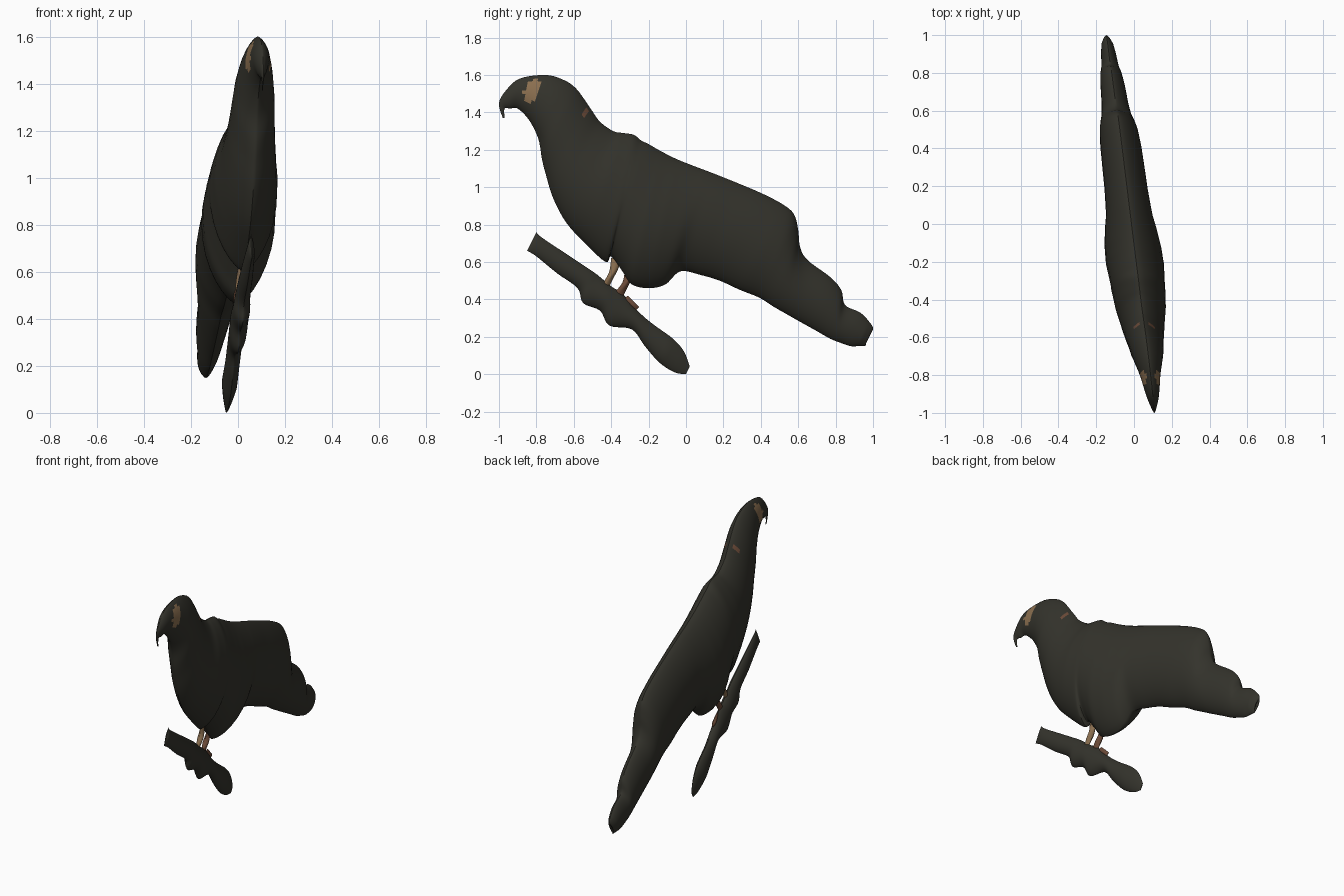
import bpy, bmesh, math
from mathutils import Vector

cube = bpy.data.objects.get("Cube")
if cube:
    bpy.data.objects.remove(cube, do_unlink=True)


def make_material(name, color):
    mat = bpy.data.materials.new(name)
    mat.use_nodes = True
    mat.diffuse_color = (*color, 1)
    mat.node_tree.nodes["Principled BSDF"].inputs["Base Color"].default_value = (*color, 1)
    return mat


dark = make_material("dark olive", (0.034, 0.033, 0.025))
tan = make_material("tan", (0.26, 0.16, 0.08))
brown = make_material("reddish brown", (0.15, 0.07, 0.04))

STEPS = 5       # sections between neighbouring ribs
SIDES = 32      # points around each section


def spline(a, b, c, d, t):
    """Catmull-Rom point between b and c."""
    return b + 0.5 * t * (c - a + t * (2 * a - 5 * b + 4 * c - d + t * (3 * (b - c) + d - a)))


def middle_plane(y, z):
    """The whole bird is turned a little, so its middle plane leans."""
    return -0.02 - 0.115 * y + 0.02 * (z - 0.8)


def pillow(name, ribs, fatness, materials, offset=0.0, patches=()):
    """Lens-shaped loft through ribs (top y, z, bottom y, z in hundredths)."""
    ribs = [Vector(r) / 100 for r in ribs]
    last = len(ribs) - 1
    lengths = [math.hypot(r[0] - r[2], r[1] - r[3]) for r in ribs]
    sections = []
    for i in range(last):
        near = [min(max(i + k, 0), last) for k in (-1, 0, 1, 2)]
        for s in range(STEPS + (i == last - 1)):
            t = s / STEPS
            rib = spline(*[ribs[n] for n in near], t)
            # thickness follows the averaged rib length and closes at the ends
            mean = sum(lengths[n] * w for n, w in zip(near, (1 - t, 2 - t, 1 + t, t))) / 4
            taper = min(1, min(i + t, last - i - t) / 2) ** 0.6
            sections.append((rib, max(0.002, fatness * mean * taper)))

    bm = bmesh.new()
    rings = []
    for rib, width in sections:
        ring = []
        for k in range(SIDES):
            angle = 2 * math.pi * k / SIDES
            f = (1 - math.cos(angle)) / 2
            y = rib[0] + (rib[2] - rib[0]) * f
            z = rib[1] + (rib[3] - rib[1]) * f
            side = math.copysign(abs(math.sin(angle)) ** 1.45, math.sin(angle))
            ring.append(bm.verts.new((middle_plane(y, z) + offset + width * side, y, z)))
        rings.append(ring)
    for a, b in zip(rings, rings[1:]):
        for k in range(SIDES):
            n = (k + 1) % SIDES
            bm.faces.new((a[k], a[n], b[n], b[k]))
    bm.faces.new(rings[0])
    bm.faces.new(rings[-1])
    bmesh.ops.recalc_face_normals(bm, faces=bm.faces)

    # coloured spots on both flanks
    for face in bm.faces:
        c = face.calc_center_median()
        for y, z, ry, rz, index in patches:
            if ((c.y - y) / ry) ** 2 + ((c.z - z) / rz) ** 2 < 1:
                face.material_index = index

    mesh = bpy.data.meshes.new(name)
    bm.to_mesh(mesh)
    bm.free()
    obj = bpy.data.objects.new(name, mesh)
    bpy.context.collection.objects.link(obj)
    for mat in materials:
        mesh.materials.append(mat)
    bpy.ops.object.select_all(action="DESELECT")
    obj.select_set(True)
    bpy.context.view_layer.objects.active = obj
    bpy.ops.object.shade_smooth_by_angle(angle=math.radians(40))
    return obj


# Bird from beak tip, over head, breast and belly tuft, to the tail
bird_ribs = [
    (-98, 137, -97, 137), (-100, 145, -97, 142), (-96, 152, -94, 142),
    (-89, 158, -90, 142), (-76, 160, -84, 136), (-67, 158, -79, 126),
    (-59, 153, -77, 115), (-51, 142, -75, 107), (-46, 135, -71, 94),
    (-39, 130, -64, 81), (-34, 129, -54, 70), (-28, 128, -43, 60),
    (-24, 125, -40, 63), (-20, 123, -34, 55), (-13, 119, -29, 48),
    (-5, 115, -20, 46), (5, 111, -11, 48), (13, 108, -3, 55),
    (28, 102, 8, 53), (42, 96, 18, 50), (53, 90, 29, 45),
    (58, 85, 39, 41), (60, 77, 47, 36), (61, 68, 54, 32),
    (65, 61, 61, 28), (77, 52, 70, 23), (83, 45, 77, 19),
    (85, 37, 82, 17), (93, 33, 88, 15), (98, 28, 92, 15),
    (100, 24, 95, 15), (97, 20, 96, 15),
]
spots = [
    (-0.81, 1.54, 0.035, 0.035, 1),
    (-0.835, 1.495, 0.035, 0.04, 1),
    (-0.535, 1.40, 0.018, 0.018, 2),
]
pillow("bird_body", bird_ribs, 0.215, [dark, tan, brown], patches=spots)

# Knobbly branch with a swollen lower end
branch_ribs = [
    (-80, 76, -85, 66), (-77, 73, -80, 63), (-62, 63, -69, 54),
    (-50, 55, -58, 46), (-46, 52, -55, 38), (-40, 47, -46, 34),
    (-34, 43, -41, 26), (-26, 34, -29, 24), (-18, 27, -22, 15),
    (-7, 19, -14, 6), (-1, 12, -6, 1), (2, 4, 0, 0),
]
pillow("branch", branch_ribs, 0.24, [dark], offset=-0.015)

# Legs and the rear toe
pillow("front_leg", [(-35, 63, -40, 62), (-36, 57, -41, 55), (-39, 51, -44, 49),
                     (-41, 47, -45, 46)], 0.45, [tan], offset=-0.012)
pillow("rear_leg", [(-28, 54, -33, 53), (-29, 51, -34, 49), (-32, 45, -37, 45),
                    (-34, 41, -39, 43)], 0.45, [brown], offset=-0.012)
pillow("rear_toe", [(-31, 42, -34, 40), (-27, 38, -29, 36), (-25, 36, -27, 34)],
       0.6, [brown], offset=-0.012)
